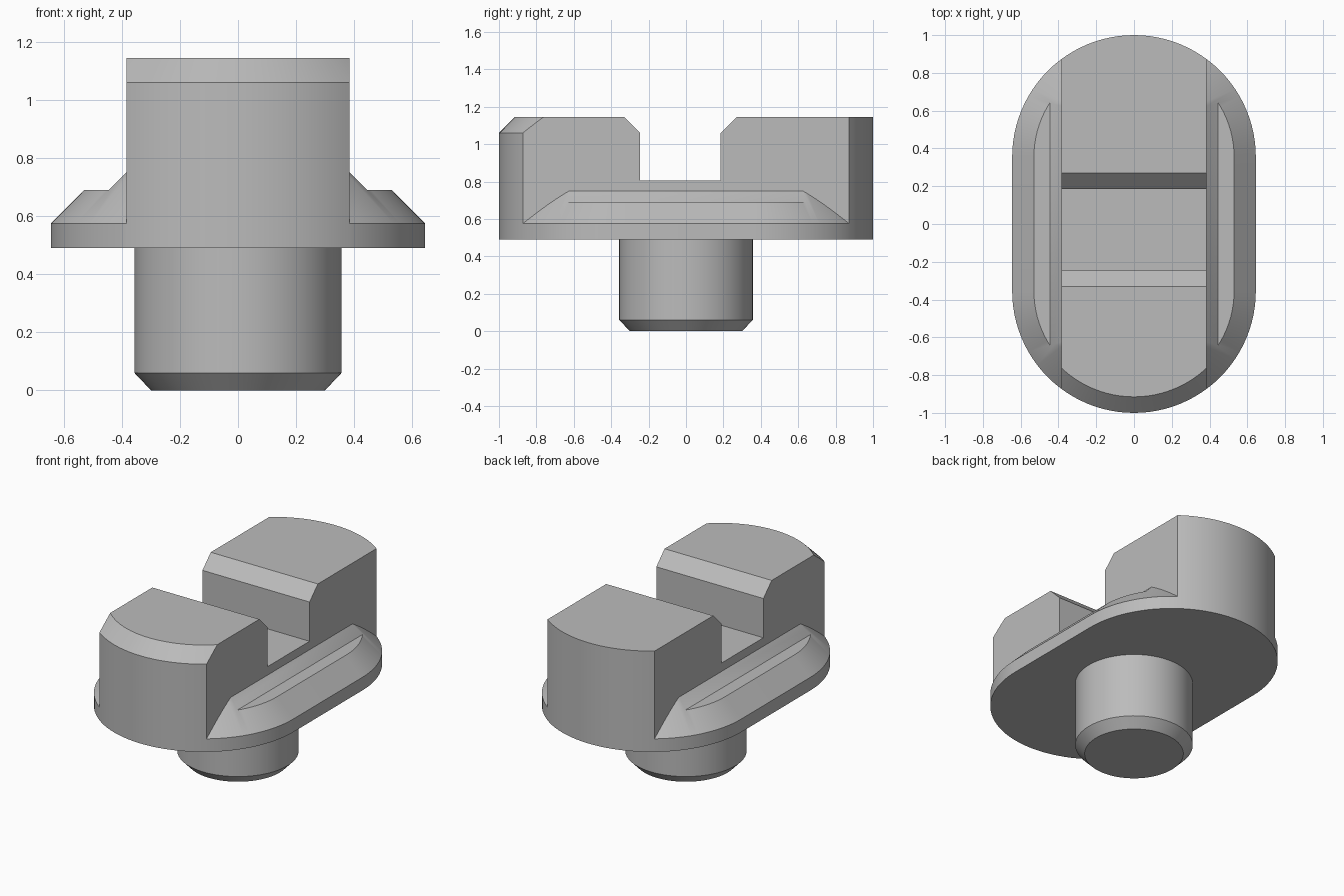
import bpy, bmesh, math

cube = bpy.data.objects.get("Cube")
if cube:
    bpy.data.objects.remove(cube, do_unlink=True)

grey = bpy.data.materials.new("plain grey")
grey.use_nodes = True
colour = (0.5, 0.5, 0.5, 1)
grey.diffuse_color = colour
grey.node_tree.nodes["Principled BSDF"].inputs["Base Color"].default_value = colour

RADIUS = 0.645        # rounded ends of the body
CENTRE = 1 - RADIUS   # distance of the arc centres from the middle
HALF = 0.385          # half width of the jaws
BASE, LIP, TOP = 0.49, 0.575, 1.145
CHAMFER = 0.085


def loft(name, rings):
    """Solid through a stack of rings with equal point counts."""
    bm = bmesh.new()
    loops = [[bm.verts.new(p) for p in ring] for ring in rings]
    for a, b in zip(loops, loops[1:]):
        for i in range(len(a)):
            j = (i + 1) % len(a)
            bm.faces.new((a[i], a[j], b[j], b[i]))
    bm.faces.new(loops[0][::-1])
    bm.faces.new(loops[-1])
    bmesh.ops.recalc_face_normals(bm, faces=bm.faces)
    mesh = bpy.data.meshes.new(name)
    bm.to_mesh(mesh)
    bm.free()
    mesh.materials.append(grey)
    obj = bpy.data.objects.new(name, mesh)
    bpy.context.collection.objects.link(obj)
    return obj


def oblong(z, front, back, steps=48):
    """Outline with straight sides and round ends."""
    ring = []
    for r, cy, start in ((back, CENTRE, 0), (front, -CENTRE, math.pi)):
        for i in range(steps + 1):
            a = start + math.pi * i / steps
            ring.append((r * math.cos(a), cy + r * math.sin(a), z))
    return ring


def circle(r, z, steps=96):
    return [(r * math.cos(math.tau * i / steps),
             r * math.sin(math.tau * i / steps), z) for i in range(steps)]


def activate(obj):
    bpy.ops.object.select_all(action='DESELECT')
    obj.select_set(True)
    bpy.context.view_layer.objects.active = obj


def keep_inside(obj, cutter):
    """Trim obj to the volume of cutter."""
    cutter.hide_render = True
    mod = obj.modifiers.new("trim", 'BOOLEAN')
    mod.operation = 'INTERSECT'
    mod.solver = 'EXACT'
    mod.object = cutter
    activate(obj)
    bpy.ops.object.modifier_apply(modifier=mod.name)
    bpy.data.objects.remove(cutter, do_unlink=True)


def finish(obj):
    activate(obj)
    bpy.ops.object.shade_smooth_by_angle(angle=math.radians(25))


# Jaws: round-ended block, chamfered at the front, with a slot across
jaws = loft("slotted_jaws", [
    oblong(BASE, RADIUS, RADIUS),
    oblong(TOP - CHAMFER, RADIUS, RADIUS),
    oblong(TOP, RADIUS - CHAMFER, RADIUS)])
side = [(-1.2, 0.4), (1.2, 0.4), (1.2, 1.3), (0.425, 1.3), (0.185, 1.06),
        (0.185, 0.805), (-0.245, 0.805), (-0.245, 1.06), (-0.485, 1.3), (-1.2, 1.3)]
keep_inside(jaws, loft("jaw_cutter", [[(x, y, z) for y, z in side]
                                      for x in (-HALF, HALF)]))
finish(jaws)

# Flanges: bevelled rim beside the jaws with a sloped fillet against them
RISE = 0.18
section = [(HALF, 0.4), (0.9, 0.4), (0.9, 0.69), (0.445, 0.69), (HALF, 0.75)]
for name, sign in (("left_flange", 1), ("right_flange", -1)):
    flange = loft(name, [
        oblong(BASE, RADIUS, RADIUS),
        oblong(LIP, RADIUS, RADIUS),
        oblong(LIP + RISE, RADIUS - RISE, RADIUS - RISE)])
    keep_inside(flange, loft("flange_cutter", [[(sign * x, y, z) for x, z in section]
                                               for y in (-1.2, 1.2)]))
    finish(flange)

# Peg: round stem with a chamfered foot
finish(loft("peg", [circle(0.3, 0), circle(0.357, 0.06), circle(0.357, BASE)]))
